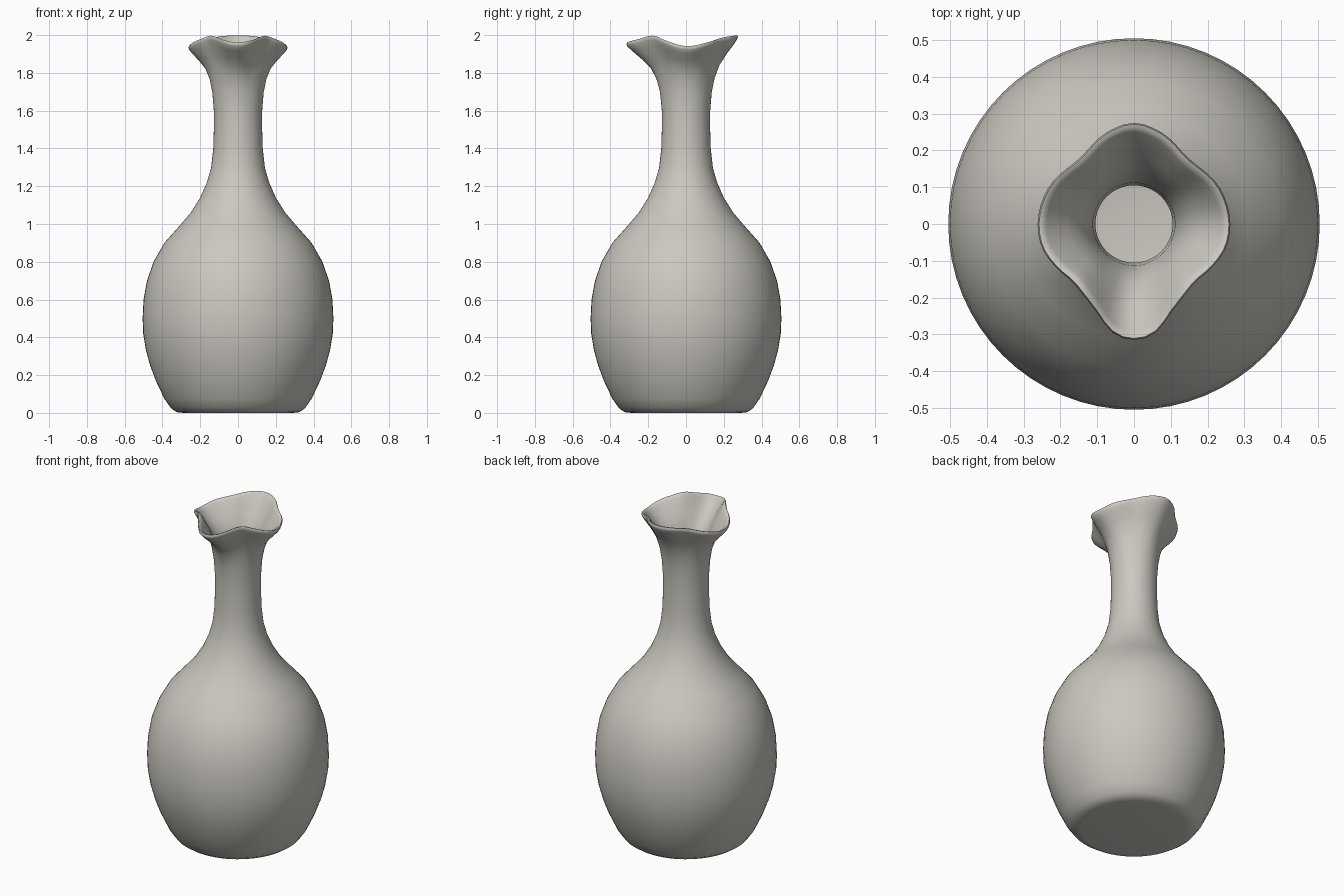
import bpy, bmesh, math

if "Cube" in bpy.data.objects:
    bpy.data.objects.remove(bpy.data.objects["Cube"])

SEG = 64

def smooth(pts, x):
    # Catmull-style interpolation through (x, value) pairs
    n = len(pts)
    for i in range(n - 1):
        x0, y0 = pts[i]
        x1, y1 = pts[i + 1]
        if x <= x1 or i == n - 2:
            h = x1 - x0
            t = max(0, min(1, (x - x0) / h))
            m0 = (y1 - pts[i-1][1]) / (x1 - pts[i-1][0]) * h if i > 0 else 0
            m1 = (pts[i+2][1] - y0) / (pts[i+2][0] - x0) * h if i < n - 2 else 0
            return ((2*t**3 - 3*t*t + 1) * y0 + (t**3 - 2*t*t + t) * m0
                    + (3*t*t - 2*t**3) * y1 + (t**3 - t*t) * m1)

# Lip outline: angle away from the front (degrees) -> radius, height
LIP_R = [(0, .315), (10, .304), (25, .255), (45, .23), (62, .244), (75, .258), (90, .262),
         (113, .253), (140, .232), (165, .262), (180, .275)]
LIP_Z = [(0, 1.957), (14, 1.968), (38, 1.993), (60, 1.972), (90, 1.938),
         (115, 1.955), (150, 1.985), (180, 1.995)]

# Outer profile: radius, height, share of the lip shape
OUTER = [(.29, 0, 0), (.325, .004, 0), (.355, .025, 0), (.39, .075, 0), (.435, .17, 0),
         (.465, .25, 0), (.487, .33, 0), (.502, .42, 0), (.505, .5, 0), (.50, .6, 0),
         (.482, .7, 0), (.447, .8, 0), (.39, .9, 0), (.31, .99, 0), (.25, 1.06, 0),
         (.2, 1.14, 0), (.165, 1.22, 0), (.142, 1.3, 0), (.131, 1.4, 0),
         (.128, 1.5, 0), (.128, 1.6, 0), (.136, 1.7, .03), (.15, 1.77, .12),
         (.172, 1.83, .3), (.206, 1.88, .6), (.24, 1.922, .85), (.256, 1.945, 1),
         (.26, 1.957, 1), (.256, 1.966, 1)]
# Inner profile, running back down
INNER = [(.246, 1.964, 1), (.236, 1.953, 1), (.215, 1.925, .85), (.18, 1.88, .6), (.148, 1.83, .3),
         (.126, 1.77, .1), (.112, 1.7, .02), (.105, 1.6, 0), (.105, 1.4, 0),
         (.14, 1.22, 0), (.225, 1.06, 0), (.36, .9, 0), (.455, .7, 0), (.48, .5, 0),
         (.44, .25, 0), (.36, .07, 0), (.28, .03, 0)]

bm = bmesh.new()
rings = []
for r, z, w in OUTER + INNER:
    ring = []
    for i in range(SEG):
        a = 2 * math.pi * i / SEG
        deg = math.degrees(a)
        deg = min(deg, 360 - deg)
        rr = r + w * (smooth(LIP_R, deg) - .26)
        zz = z + w * (smooth(LIP_Z, deg) - 1.962)
        ring.append(bm.verts.new((rr * math.sin(a), -rr * math.cos(a), zz)))
    rings.append(ring)
for a, b in zip(rings, rings[1:]):
    for i in range(SEG):
        j = (i + 1) % SEG
        bm.faces.new((a[i], a[j], b[j], b[i]))
# Base and inner floor
bm.faces.new(rings[0][::-1])
bm.faces.new(rings[-1])
bmesh.ops.recalc_face_normals(bm, faces=bm.faces)
me = bpy.data.meshes.new("vase")
bm.to_mesh(me)
bm.free()

mat = bpy.data.materials.new("warm grey ceramic")
mat.diffuse_color = (.60, .575, .53, 1)
mat.use_nodes = True
mat.node_tree.nodes["Principled BSDF"].inputs["Base Color"].default_value = mat.diffuse_color
me.materials.append(mat)
vase = bpy.data.objects.new("vase", me)
bpy.context.collection.objects.link(vase)
bpy.context.view_layer.objects.active = vase
vase.select_set(True)
bpy.ops.object.shade_smooth_by_angle(angle=math.radians(50))
